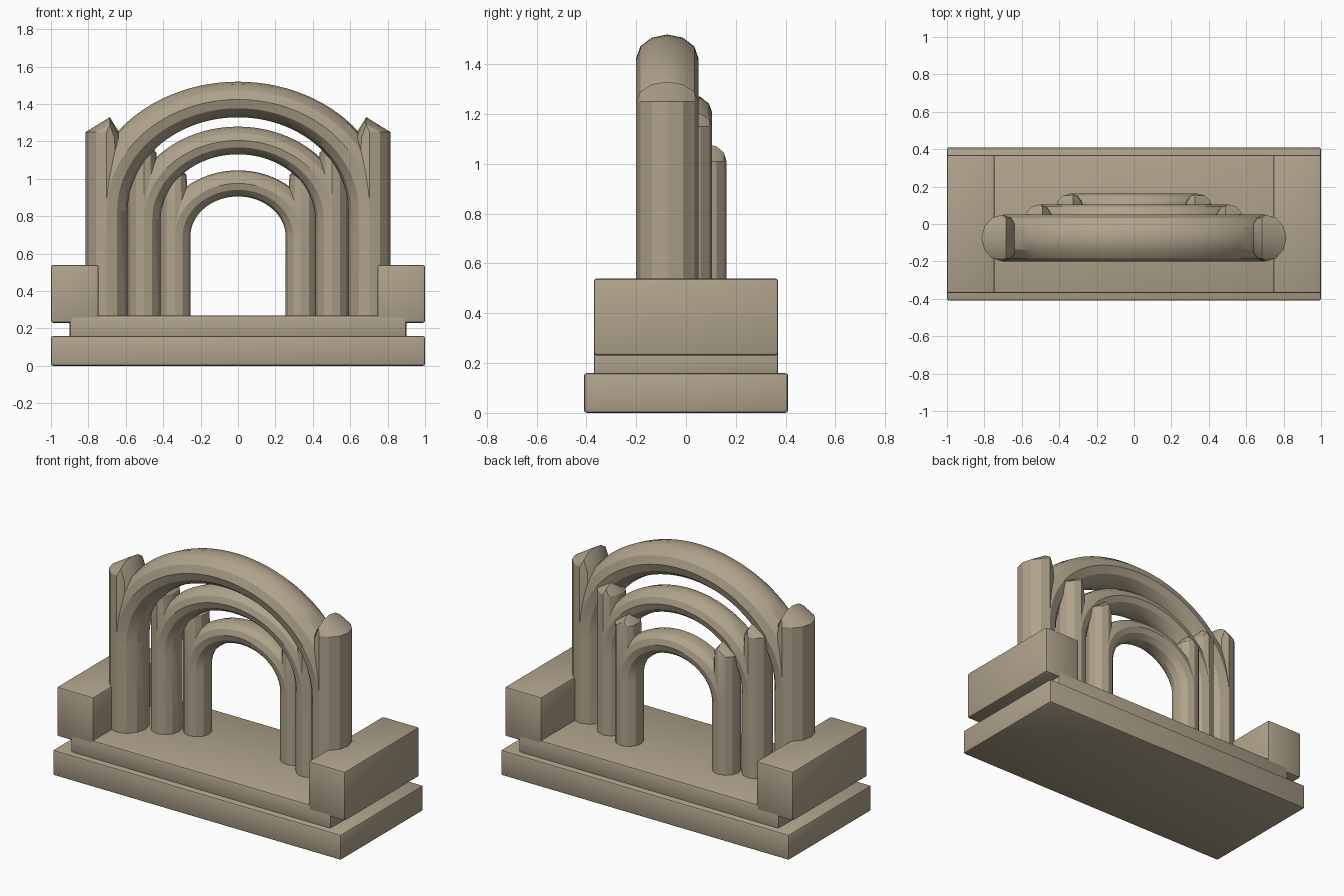
import bpy, bmesh
from math import sin, cos, pi, sqrt, radians

cube = bpy.data.objects.get("Cube")
if cube:
    bpy.data.objects.remove(cube)

# Single stone colour
STONE = (0.43, 0.365, 0.26, 1)
stone = bpy.data.materials.new("sandstone")
stone.use_nodes = True
stone.diffuse_color = STONE
bsdf = stone.node_tree.nodes["Principled BSDF"]
bsdf.inputs["Base Color"].default_value = STONE
bsdf.inputs["Roughness"].default_value = 0.9


def finish(name, bm, angle):
    """Turn a bmesh into a shaded stone object."""
    bmesh.ops.recalc_face_normals(bm, faces=bm.faces)
    mesh = bpy.data.meshes.new(name)
    bm.to_mesh(mesh)
    bm.free()
    mesh.materials.append(stone)
    obj = bpy.data.objects.new(name, mesh)
    bpy.context.collection.objects.link(obj)
    bpy.ops.object.select_all(action='DESELECT')
    obj.select_set(True)
    bpy.context.view_layer.objects.active = obj
    bpy.ops.object.shade_smooth_by_angle(angle=radians(angle))
    return obj


def block(name, x0, x1, y, z0, z1):
    """Box with softly bevelled edges, symmetric in y."""
    bm = bmesh.new()
    bmesh.ops.create_cube(bm, size=1)
    for v in bm.verts:
        v.co.x = x0 if v.co.x < 0 else x1
        v.co.y *= 2 * y
        v.co.z = z0 if v.co.z < 0 else z1
    bmesh.ops.bevel(bm, geom=bm.edges[:], offset=0.012, segments=2,
                    profile=0.5, affect='EDGES')
    finish(name, bm, 40)


def arch(name, inner, outer, cy, ry, spring, squash):
    """Half ring of twelve-sided section, flattened vertically."""
    mid, rx = (inner + outer) / 2, (outer - inner) / 2
    bm = bmesh.new()
    rings = []
    steps = 48
    for i in range(steps + 1):
        a = pi * i / steps
        ring = []
        for k in range(12):
            t = 2 * pi * k / 12
            r = mid + rx * cos(t)
            ring.append(bm.verts.new((r * cos(a), cy + ry * sin(t),
                                      spring + squash * r * sin(a))))
        rings.append(ring)
    for a, b in zip(rings, rings[1:]):
        for k in range(12):
            j = (k + 1) % 12
            bm.faces.new((a[k], a[j], b[j], b[k]))
    bm.faces.new(rings[0])
    bm.faces.new(rings[-1])
    finish(name, bm, 27)


def column(name, side, inner, outer, cy, ry, seam, rim, peak, inner_top):
    """Twelve-sided shaft ending in a pinnacle with an arched crest."""
    mid, rx = (inner + outer) / 2, (outer - inner) / 2
    angles = [2 * pi * k / 12 for k in range(12)]
    bm = bmesh.new()

    def ring(height, taper):
        verts = []
        for t in angles:
            x = mid + rx * cos(t) * (taper if cos(t) < 0 else 1)
            z = height if cos(t) > -0.1 else height + (inner_top - rim) * taper_drop
            verts.append(bm.verts.new((side * x, cy + ry * sin(t), z)))
        return verts

    taper_drop = 0
    foot, middle = ring(FLOOR - 0.02, 1), ring(seam, 1)
    taper_drop = 1
    top = ring(rim, 0.75)
    for a, b in ((foot, middle), (middle, top)):
        for k in range(12):
            j = (k + 1) % 12
            bm.faces.new((a[k], a[j], b[j], b[k]))
    bm.faces.new(foot)

    # Crest arc across the depth, joined to the outer and inner rim
    crest = [top[9]]
    for k in range(-2, 3):
        s = sin(k * pi / 6)
        crest.append(bm.verts.new((side * (mid - 0.15 * rx), cy + ry * s,
                                   rim + (peak - rim) * sqrt(1 - s * s))))
    crest.append(top[3])
    outer_rim = [top[k % 12] for k in range(9, 16)]
    inner_rim = [top[k] for k in range(9, 2, -1)]
    for edge in (outer_rim, inner_rim):
        for k in range(6):
            quad = (edge[k], edge[k + 1], crest[k + 1], crest[k])
            bm.faces.new(list(dict.fromkeys(quad)))
    finish(name, bm, 27)


# Stepped base
FLOOR = 0.27
block("plinth", -1, 1, 0.41, 0, 0.16)
block("floor_slab", -0.9, 0.9, 0.37, 0.15, FLOOR)
block("right_end_block", -1, -0.745, 0.37, 0.23, 0.54)
block("left_end_block", 0.745, 1, 0.37, 0.23, 0.54)

# Three nested arches: inner x, outer x, centre y, depth radius, spring z,
# then pinnacle rim, peak and inner rim heights
ARCHES = {
    "front": (0.59, 0.815, -0.075, 0.125, 0.83, 1.25, 1.33, 1.22),
    "middle": (0.415, 0.59, 0.01, 0.095, 0.78, 1.15, 1.21, 1.14),
    "back": (0.255, 0.42, 0.08, 0.083, 0.69, 1.01, 1.08, 1.02),
}
for label, (inner, outer, cy, ry, spring, rim, peak, low) in ARCHES.items():
    arch(label + "_arch", inner, outer, cy, ry, spring, 0.846)
    for side, word in ((1, "left"), (-1, "right")):
        column(f"{label}_{word}_column", side, inner, outer, cy, ry,
               spring + 0.03, rim, peak, low)
